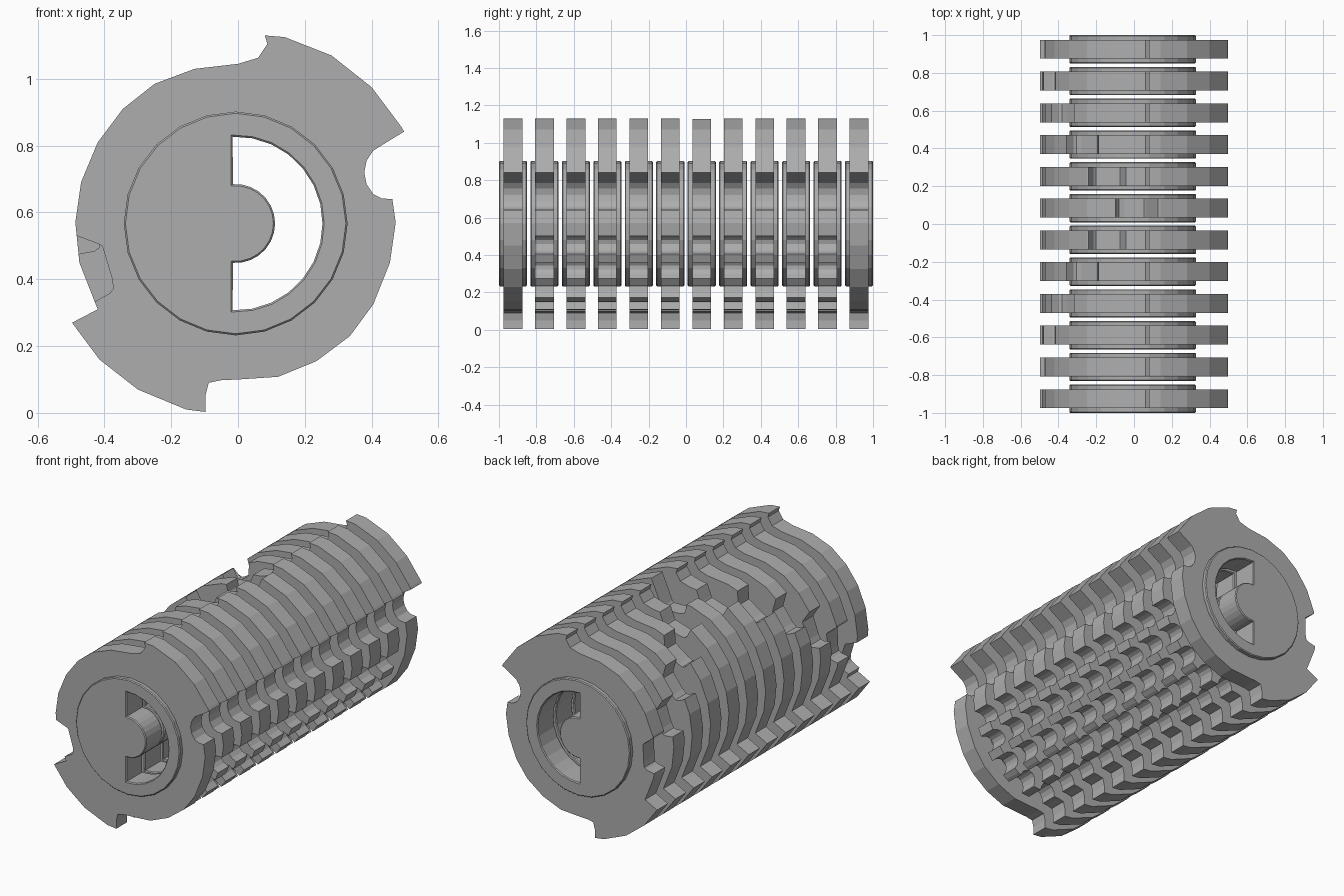
import bpy
from math import sin, cos, radians, degrees, atan2
from mathutils import Vector
from mathutils.geometry import intersect_line_line_2d

cube = bpy.data.objects.get("Cube")
if cube:
    bpy.data.objects.remove(cube)

metal = bpy.data.materials.new("plain grey metal")
metal.use_nodes = True
GREY = (0.42, 0.42, 0.42, 1)
metal.diffuse_color = GREY
metal.node_tree.nodes["Principled BSDF"].inputs["Base Color"].default_value = GREY

CENTRE = Vector((-0.007, 0.567))
COUNT, APEX, STEP = 12, 6, 18
PITCH = 1.85 / (COUNT - 1)


def polar(angle, r):
    a = radians(angle)
    return CENTRE + r * Vector((cos(a), sin(a)))


def arc(r, start, end, n):
    return [polar(start + (end - start) * i / n, r) for i in range(n + 1)]


def cut(points, angle, floor, lo, hi):
    """Replace the rim between two angles by a notch with the given floor."""
    def rel(p):
        d = p - CENTRE
        return (degrees(atan2(d.y, d.x)) - angle + 180) % 360 - 180

    def meet(i, a):
        q = polar(angle + a, 2)
        return intersect_line_line_2d(points[i], points[(i + 1) % n], CENTRE, q).to_2d()

    n = len(points)
    rels = [rel(p) for p in points]
    for i in range(n):
        a, b = rels[i], rels[(i + 1) % n]
        if -90 < a < lo <= b < 90:
            first = i
        if -90 < a <= hi < b < 90:
            last = i
    count = (first - last - 1) % n + 1
    kept = [points[(last + 1 + k) % n] for k in range(count)]
    return kept + [meet(first, lo)] + [polar(angle + a, r) for a, r in floor] + [meet(last, hi)]


def plate(name, loops, half, y, chamfer=0.0):
    """Extrude flat loops, the later ones being holes, along y."""
    curve = bpy.data.curves.new(name, "CURVE")
    curve.dimensions = "2D"
    curve.fill_mode = "BOTH"
    curve.extrude = half - chamfer
    curve.bevel_depth = chamfer
    curve.bevel_resolution = 0
    curve.offset = -chamfer
    for loop in loops:
        spline = curve.splines.new("POLY")
        spline.points.add(len(loop) - 1)
        for point, p in zip(spline.points, loop):
            point.co = (p.x, p.y, 0, 1)
        spline.use_cyclic_u = True
    helper = bpy.data.objects.new(name + "_curve", curve)
    bpy.context.collection.objects.link(helper)
    bpy.context.view_layer.update()
    evaluated = helper.evaluated_get(bpy.context.evaluated_depsgraph_get())
    mesh = bpy.data.meshes.new_from_object(evaluated)
    bpy.data.objects.remove(helper)
    mesh.materials.clear()
    mesh.materials.append(metal)
    for face in mesh.polygons:
        face.use_smooth = False
        face.material_index = 0
    obj = bpy.data.objects.new(name, mesh)
    obj.rotation_euler.x = radians(90)
    obj.location.y = y
    bpy.context.collection.objects.link(obj)


# Rim outline, anticlockwise from the upper tooth
outline = [Vector(p) for p in (
    (0.08, 1.13), (0.088, 1.105), (0.06, 1.063), (0, 1.045), (-0.13, 1.03),
    (-0.25, 0.985), (-0.345, 0.91), (-0.42, 0.81), (-0.47, 0.69),
    (-0.487, 0.57), (-0.475, 0.45), (-0.42, 0.31),
    # lower tooth
    (-0.497, 0.27), (-0.415, 0.16), (-0.3, 0.07), (-0.155, 0.01), (-0.098, 0.003),
    (-0.098, 0.05), (-0.088, 0.09), (-0.05, 0.098), (0, 0.1), (0.12, 0.108),
    (0.235, 0.155), (0.335, 0.23), (0.405, 0.325), (0.455, 0.45), (0.472, 0.57),
    # round side notch and upper tooth
    (0.462, 0.64), (0.43, 0.642), (0.405, 0.655), (0.385, 0.685), (0.378, 0.72),
    (0.385, 0.755), (0.405, 0.785), (0.44, 0.807), (0.497, 0.842), (0.49, 0.855),
    (0.4, 0.975), (0.28, 1.07), (0.14, 1.125))]

gate_floor = [(-9.5, 0.415), (-8.5, 0.405), (6, 0.405), (10, 0.415), (11, 0.43)]
scallop_floor = [(-5.6, 0.44), (-4, 0.417), (-1.5, 0.405), (1.5, 0.405), (4, 0.417), (5.6, 0.44)]

# Half ring keyway and round hub
keyway = arc(0.118, 94, -94, 14) + arc(0.26, -92, 92, 14)
hub = arc(0.335, 90, 435, 23)
bore = arc(0.33, 90, 435, 23)

for k in range(COUNT):
    y = -0.925 + PITCH * k
    rim = cut(outline, 90 + STEP * abs(k - APEX), gate_floor, -13.6, 11)
    if 0 < k < COUNT - 1:
        for s in range(5):
            rim = cut(rim, -14 - STEP * s, scallop_floor, -6, 6)
    plate(f"disc_{k + 1}", [rim, bore], 0.05, y)
    plate(f"hub_{k + 1}", [hub, keyway], 0.075, y, 0.005)
